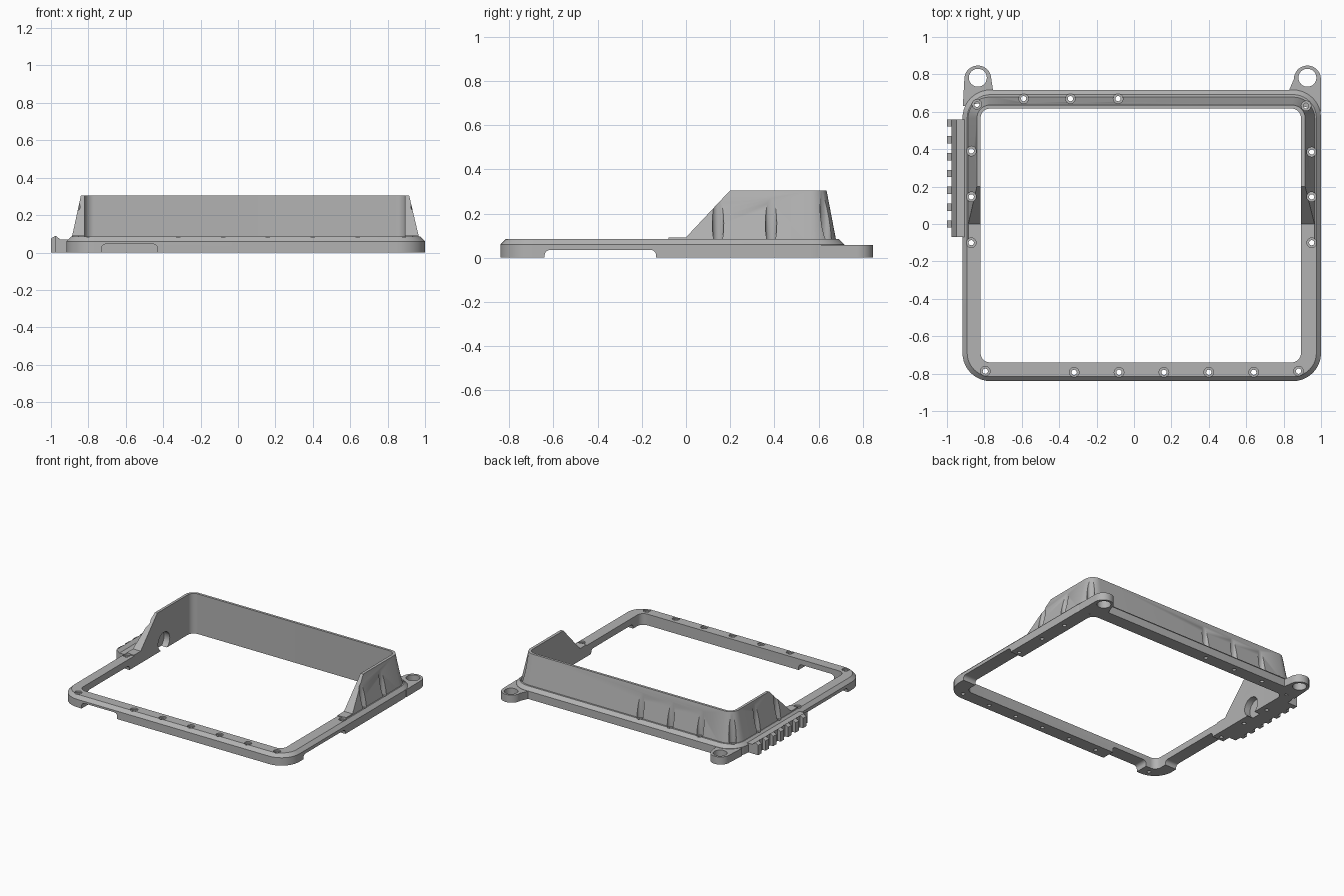
import bpy, bmesh
from math import cos, sin, pi, radians

cube = bpy.data.objects.get("Cube")
if cube:
    bpy.data.objects.remove(cube, do_unlink=True)

grey = bpy.data.materials.new("plain grey")
grey.use_nodes = True
colour = (0.45, 0.45, 0.45, 1)
grey.diffuse_color = colour
grey.node_tree.nodes["Principled BSDF"].inputs["Base Color"].default_value = colour


def arc(cx, cy, r, start, end, steps):
    return [(cx + r * cos(radians(start + (end - start) * i / steps)),
             cy + r * sin(radians(start + (end - start) * i / steps)))
            for i in range(steps + 1)]


def circle(cx, cy, r, n=32):
    return arc(cx, cy, r, 0, 360, n)[:-1]


def rounded_rect(x0, x1, y0, y1, r):
    return (arc(x1 - r, y1 - r, r, 0, 90, 10) + arc(x0 + r, y1 - r, r, 90, 180, 10)
            + arc(x0 + r, y0 + r, r, 180, 270, 10) + arc(x1 - r, y0 + r, r, 270, 360, 10))


def loft(name, rings, closed=False):
    """Skin equal-length rings of 3D points; close as a loop or cap the ends."""
    bm = bmesh.new()
    loops = [[bm.verts.new(p) for p in ring] for ring in rings]
    n = len(loops[0])
    pairs = list(zip(loops, loops[1:])) + ([(loops[-1], loops[0])] if closed else [])
    for a, b in pairs:
        for i in range(n):
            j = (i + 1) % n
            bm.faces.new((a[i], a[j], b[j], b[i]))
    if not closed:
        bm.faces.new(loops[0])
        bm.faces.new(loops[-1])
    bmesh.ops.recalc_face_normals(bm, faces=bm.faces)
    mesh = bpy.data.meshes.new(name)
    bm.to_mesh(mesh)
    bm.free()
    obj = bpy.data.objects.new(name, mesh)
    bpy.context.collection.objects.link(obj)
    mesh.materials.append(grey)
    return obj


def prism(name, pts, axis, lo, hi):
    place = {"x": lambda p, d: (d, p[0], p[1]),
             "y": lambda p, d: (p[0], d, p[1]),
             "z": lambda p, d: (p[0], p[1], d)}[axis]
    return loft(name, [[place(p, d) for p in pts] for d in (lo, hi)])


def level(pts, z):
    return [(x, y, z) for x, y in pts]


def carve(obj, cutters, operation="DIFFERENCE"):
    for cutter in cutters:
        mod = obj.modifiers.new("cut", "BOOLEAN")
        mod.operation = operation
        mod.solver = "EXACT"
        mod.object = cutter
    deps = bpy.context.evaluated_depsgraph_get()
    mesh = bpy.data.meshes.new_from_object(obj.evaluated_get(deps))
    obj.modifiers.clear()
    obj.data = mesh


# Base frame with a chamfered outer edge
outer = rounded_rect(-0.917, 1.0, -0.84, 0.717, 0.15)
chamfer = rounded_rect(-0.892, 0.975, -0.815, 0.692, 0.125)
opening = rounded_rect(-0.82, 0.893, -0.74, 0.617, 0.05)
frame = loft("base_frame", [level(outer, 0), level(outer, 0.06), level(chamfer, 0.085),
                            level(opening, 0.085), level(opening, 0)], closed=True)

# Tapered hood wall, trimmed to a sloping side outline
foot = rounded_rect(-0.895, 0.975, -0.8, 0.685, 0.12)
crown = rounded_rect(-0.84, 0.915, -0.76, 0.636, 0.07)
hood = loft("hood_wall", [level(foot, 0.05), level(crown, 0.305),
                          level(opening, 0.305), level(opening, 0.05)], closed=True)
trim = prism("hood_trim", [(-0.08, 0), (-0.08, 0.092), (0, 0.092), (0.2, 0.305),
                           (0.29, 0.4), (0.9, 0.4), (0.9, 0)], "x", -2, 2)
carve(hood, [trim], "INTERSECT")

# Screw holes: narrow shaft below, wide bore above that also scallops the hood
screws = [(-0.59, 0.67), (-0.34, 0.67), (-0.085, 0.67), (-0.84, 0.64), (0.92, 0.632),
          (-0.87, 0.39), (-0.87, 0.145), (-0.87, -0.1), (0.95, 0.385), (0.95, 0.145),
          (0.95, -0.1), (-0.795, -0.787), (0.88, -0.787)]
screws += [(-0.32 + 0.24 * i, -0.793) for i in range(5)]
cutters = []
for x, y in screws:
    shaft, bore = circle(x, y, 0.014, 20), circle(x, y, 0.026, 20)
    cutters.append(loft("screw_cutter", [level(shaft, -0.1), level(shaft, 0.074),
                                         level(bore, 0.074), level(bore, 0.5)]))

# Round recess on the inside of the right wall
cutters.append(prism("recess_cutter", circle(0.28, 0.06, 0.07), "x", -0.868, -0.78))
carve(hood, cutters)


# Shallow notches under the side rails and the front rail
def notch(a, b, top, r):
    return [(a, -0.1)] + arc(a + r, top - r, r, 180, 90, 6) + \
        arc(b - r, top - r, r, 90, 0, 6) + [(b, -0.1)]


cutters.append(prism("side_notch_cutter", notch(-0.64, -0.135, 0.035, 0.025), "x", -2, 2))
cutters.append(prism("front_notch_cutter", notch(-0.73, -0.43, 0.045, 0.025), "y", -1, -0.6))
carve(frame, cutters)

# Rear mounting lugs with round eyes
parts = [frame, hood]
for name, cx, anchors in (("right_lug", -0.835, [(-0.915, 0.63), (-0.745, 0.66)]),
                          ("left_lug", 0.927, [(0.805, 0.66), (1.0, 0.6)])):
    r = 0.072
    lug = prism(name, arc(cx, 0.775, r, 0, 180, 24) + anchors, "z", 0, 0.058)
    eye = prism("eye_cutter", circle(cx, 0.782, 0.048), "z", -0.1, 0.2)
    carve(lug, [eye])
    cutters.append(eye)
    parts.append(lug)

# Toothed rail on the right side
parts.append(prism("rack_rail", [(-0.975, 0), (-0.975, 0.09), (-0.95, 0.07),
                                 (-0.9, 0.07), (-0.9, 0)], "y", -0.07, 0.56))
for i in range(7):
    y = 0.54 - 0.09 * i
    parts.append(prism("rack_tooth", [(-1, 0), (-1, 0.075), (-0.975, 0.09), (-0.975, 0)],
                       "y", y - 0.02, y + 0.02))

# Remove helpers and shade
for helper in cutters + [trim]:
    bpy.data.objects.remove(helper, do_unlink=True)
bpy.ops.object.select_all(action="DESELECT")
for obj in parts:
    obj.select_set(True)
bpy.context.view_layer.objects.active = frame
bpy.ops.object.shade_smooth_by_angle(angle=radians(30))
